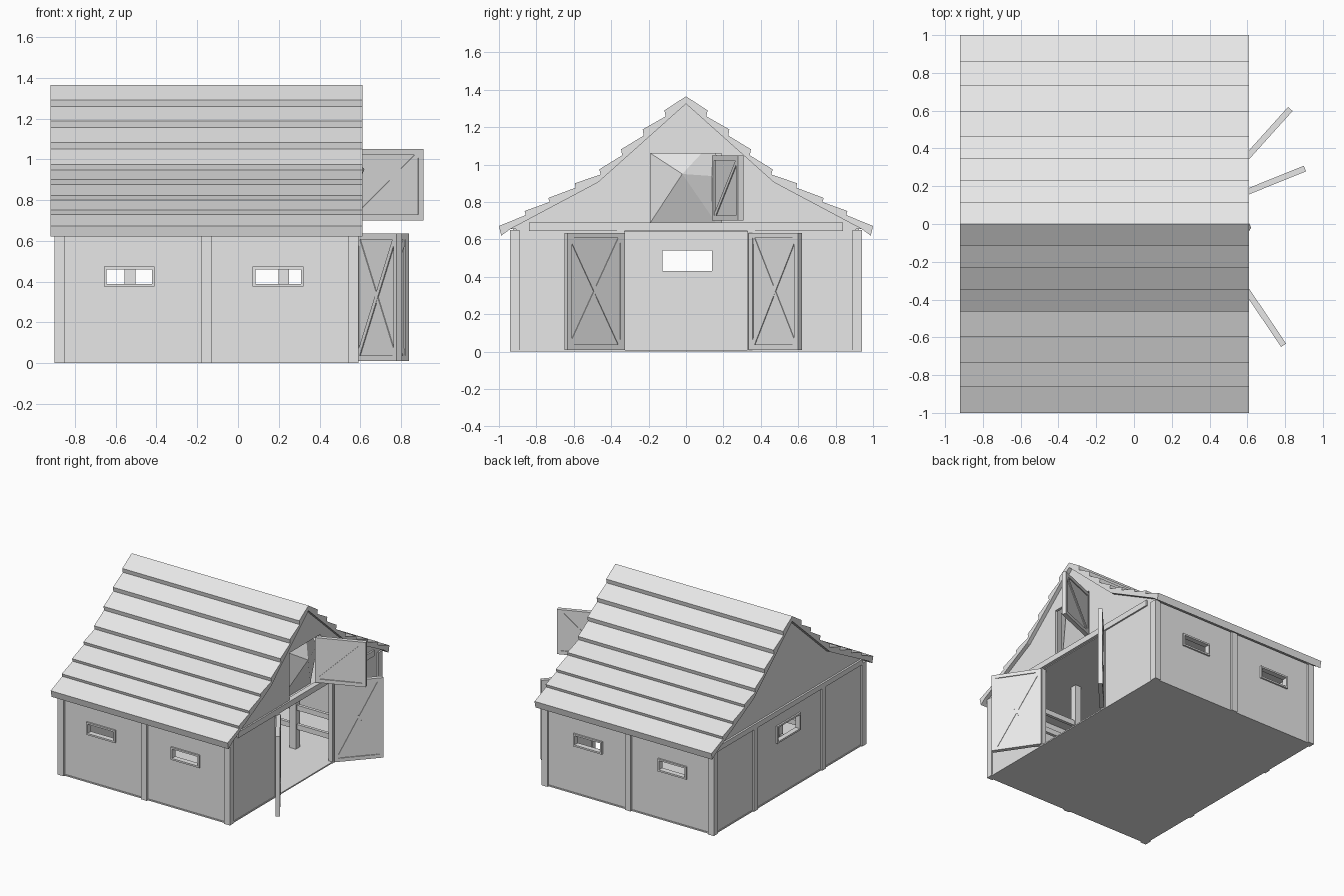
import bpy, bmesh, math
from mathutils import Matrix, Vector

if "Cube" in bpy.data.objects:
    bpy.data.objects.remove(bpy.data.objects["Cube"])

grey = bpy.data.materials.new("plain grey")
grey.use_nodes = True
grey.diffuse_color = (0.8, 0.8, 0.8, 1)
grey.node_tree.nodes["Principled BSDF"].inputs["Base Color"].default_value = (0.8, 0.8, 0.8, 1)


def finish(name, bm):
    bmesh.ops.recalc_face_normals(bm, faces=bm.faces)
    mesh = bpy.data.meshes.new(name)
    bm.to_mesh(mesh)
    bm.free()
    mesh.materials.append(grey)
    obj = bpy.data.objects.new(name, mesh)
    bpy.context.collection.objects.link(obj)
    return obj


def add_box(bm, x, y, z, turn=None):
    """Box from (min, max) ranges, optionally transformed."""
    size = Vector((x[1] - x[0], y[1] - y[0], z[1] - z[0]))
    mid = Vector((x[0] + x[1], y[0] + y[1], z[0] + z[1])) / 2
    m = Matrix.Translation(mid) @ Matrix.Diagonal(size).to_4x4()
    bmesh.ops.create_cube(bm, size=1, matrix=(turn or Matrix()) @ m)


def boxes(name, items):
    bm = bmesh.new()
    for x, y, z in items:
        add_box(bm, x, y, z)
    return finish(name, bm)


def prism(name, profile, x0, x1):
    """Extrude a (y, z) profile along x."""
    bm = bmesh.new()
    face = bm.faces.new([bm.verts.new((x0, y, z)) for y, z in profile])
    ext = bmesh.ops.extrude_face_region(bm, geom=[face])
    verts = [v for v in ext["geom"] if isinstance(v, bmesh.types.BMVert)]
    bmesh.ops.translate(bm, verts=verts, vec=(x1 - x0, 0, 0))
    return finish(name, bm)


def around(a, z, w):
    """Four (a, z) ranges of a rim of width w around a rectangle."""
    return [((a[0] - w, a[0]), (z[0] - w, z[1] + w)),
            ((a[1], a[1] + w), (z[0] - w, z[1] + w)),
            (a, (z[0] - w, z[0])), (a, (z[1], z[1] + w))]


def pierced(a, z, holes):
    """(a, z) ranges filling a wall around holes that share one height."""
    hz = holes[0][1]
    parts = [(a, (z[0], hz[0])), (a, (hz[1], z[1]))]
    edges = [a[0]] + [e for h in holes for e in h[0]] + [a[1]]
    return parts + [((edges[i], edges[i + 1]), hz) for i in range(0, len(edges), 2)]


# Floor and loft floor
boxes("floor", [((-0.89, 0.585), (-0.93, 0.93), (0, 0.01))])
boxes("loft_floor", [((-0.87, 0.57), (-0.91, 0.91), (0.64, 0.66))])

# Long walls with two windows each
side_z = (0.388, 0.46)
holes = [((-0.645, -0.422), side_z), ((0.085, 0.308), side_z)]
for side, name in ((-1, "front"), (1, "back")):
    wall_y = sorted((side * 0.90, side * 0.925))
    rim_y = sorted((side * 0.895, side * 0.938))
    post_y = sorted((side * 0.89, side * 0.942))
    boxes(name + "_wall", [(a, wall_y, z) for a, z in pierced((-0.87, 0.57), (0, 0.655), holes)])
    boxes(name + "_window_frames",
          [(a, rim_y, z) for h in holes for a, z in around(*h, 0.013)])
    boxes(name + "_posts", [((x, x + 0.05), post_y, (0, 0.65)) for x in (-0.9, -0.18, 0.54)])

# Closed end wall with one window
end_hole = ((-0.125, 0.14), (0.432, 0.54))
boxes("end_wall", [((-0.885, -0.862), a, z)
                   for a, z in pierced((-0.91, 0.91), (0, 0.66), [end_hole])])
boxes("end_window_frame", [((-0.898, -0.858), a, z) for a, z in around(*end_hole, 0.013)])
boxes("end_posts", [((-0.9, -0.87), (y - 0.025, y + 0.025), (0, 0.65)) for y in (-0.42, 0.42)])
boxes("end_beam", [((-0.9, -0.86), (-0.9, 0.9), (0.64, 0.68))])

# Door end walls beside the wide opening
boxes("door_end_walls", [((0.56, 0.58), sorted((s * 0.34, s * 0.91)), (0, 0.655)) for s in (-1, 1)])
boxes("door_posts", [((0.55, 0.588), sorted((s * 0.33, s * 0.37)), (0, 0.65)) for s in (-1, 1)])
boxes("door_beam", [((0.55, 0.592), (-0.84, 0.84), (0.645, 0.69))])

# Gables
slope = [(0.94, 0.655), (0.47, 0.905), (0, 1.325)]
mirror = [(-y, z) for y, z in reversed(slope[:-1])]
prism("closed_gable", slope + mirror, -0.885, -0.862)
notch = [(-0.19, 0.655), (-0.19, 1.06), (0.19, 1.06), (0.19, 0.655)]
prism("open_gable", slope + mirror + notch, 0.56, 0.58)

# Stepped plank roof
steps = [(0.115, 1.29, 1.258), (0.232, 1.188, 1.155), (0.347, 1.082, 1.05), (0.463, 0.975, 0.947),
         (0.595, 0.9, 0.877), (0.736, 0.822, 0.8), (0.863, 0.752, 0.73)]
outer = [(0, 1.365)]
for y, high, low in steps:
    outer += [(y, high), (y - 0.006, low)]
outer += [(1.0, 0.672), (0.988, 0.62)]
half = outer + slope[:-1]
roof = half + [(0, 1.325)] + [(-y, z) for y, z in reversed(half[1:])]
prism("roof", roof, -0.92, 0.61)


def door(name, hinge, degrees, width, z, braces):
    """Framed panel swung about a hinge; braces are +1 rising, -1 falling."""
    bm = bmesh.new()
    swing = Matrix.Translation((*hinge, 0)) @ Matrix.Rotation(math.radians(degrees), 4, "Z")
    w = 0.028
    inner, inner_z = (w, width - w), (z[0] + w, z[1] - w)
    add_box(bm, inner, (-0.009, 0.009), inner_z, swing)
    for a, b in around(inner, inner_z, w):
        add_box(bm, a, (-0.016, 0.016), b, swing)
    run, rise = width - 2 * w, z[1] - z[0] - 2 * w
    centre = Matrix.Translation((width / 2, 0, sum(z) / 2))
    length = math.hypot(run, rise) / 2
    for i, sign in enumerate(braces):
        tilt = Matrix.Rotation(-sign * math.atan2(rise, run), 4, "Y")
        t = 0.014 - 0.001 * i
        add_box(bm, (-length, length), (-t, t), (-0.012, 0.012), swing @ centre @ tilt)
    return finish(name, bm)


# Doors standing open
door("front_barn_door", (0.585, -0.335), -56, 0.37, (0.01, 0.635), (1, -1))
door("back_barn_door", (0.59, 0.345), 48, 0.355, (0.01, 0.635), (1, -1))
door("loft_door", (0.562, 0.155), 22, 0.37, (0.7, 1.05), (1,))

# Stall posts and rails
for side, name in ((-1, "front"), (1, "back")):
    y = side * 0.38
    boxes(name + "_stall_posts", [((x - 0.026, x + 0.026), (y - 0.025, y + 0.025), (0, 0.65))
                                  for x in (-0.53, 0.225)])
    boxes(name + "_stall_rails", [((-0.865, 0.565), (y - 0.012, y + 0.012), (z, z + 0.04))
                                  for z in (0.16, 0.31)])

# Faceted hay heap filling the loft opening
bm = bmesh.new()
tip = bm.verts.new((0.62, -0.02, 0.95))
ring = [(-0.21, 0.66), (0.18, 0.66), (0.27, 0.93), (0.12, 1.1), (-0.22, 1.08)]
near = [bm.verts.new((0.5, y, z)) for y, z in ring]
far = [bm.verts.new((0.1, y, 0.66 + (z - 0.66) * 0.6)) for y, z in ring]
for i in range(len(ring)):
    j = (i + 1) % len(ring)
    bm.faces.new((tip, near[i], near[j]))
    bm.faces.new((near[i], far[i], far[j], near[j]))
bm.faces.new(far)
finish("hay_heap", bm)
